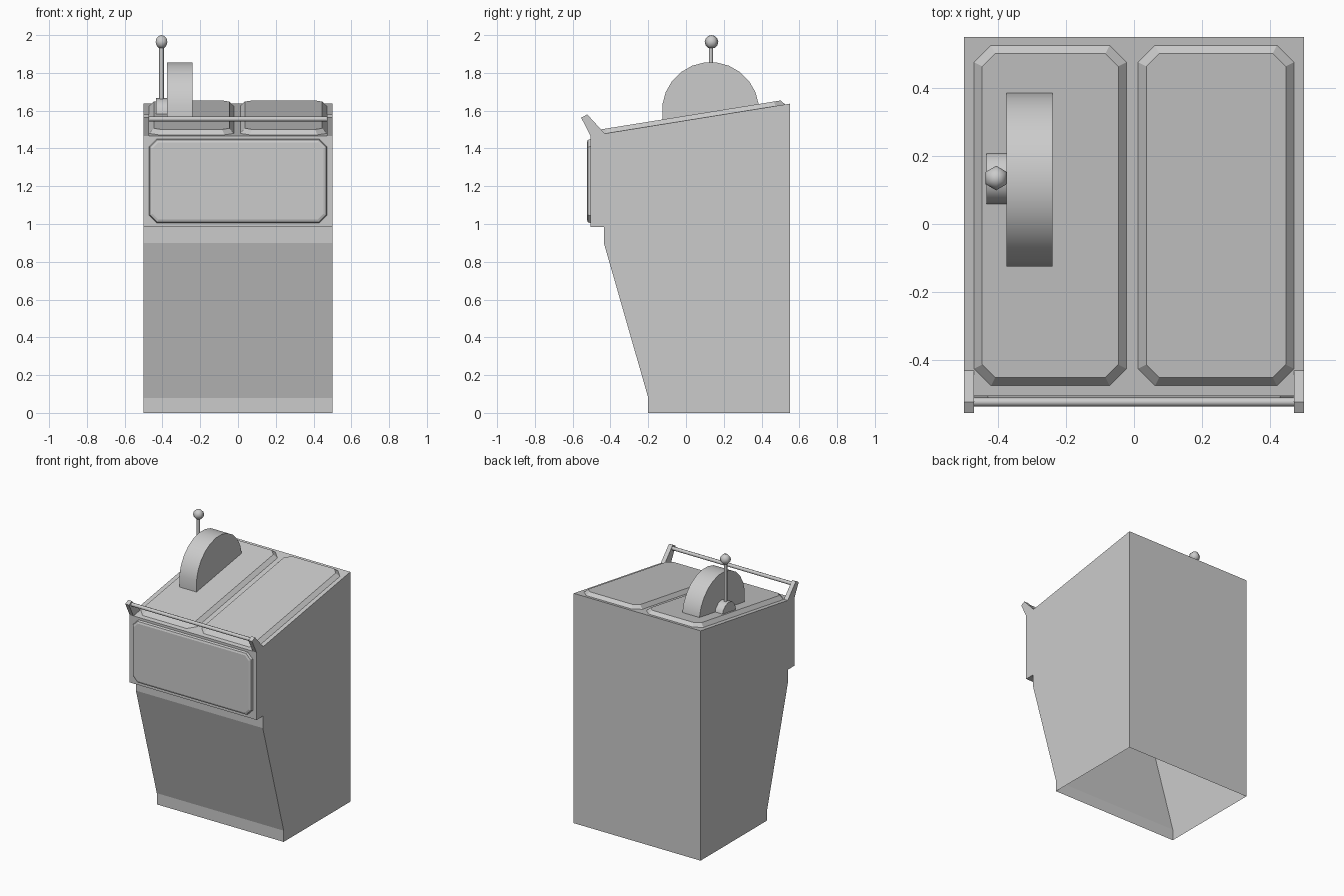
import bpy, bmesh
from math import sin, cos, pi, radians

if "Cube" in bpy.data.objects:
    bpy.data.objects.remove(bpy.data.objects["Cube"])


def finish(name, bm, smooth=None):
    bmesh.ops.recalc_face_normals(bm, faces=bm.faces)
    me = bpy.data.meshes.new(name)
    bm.to_mesh(me)
    bm.free()
    ob = bpy.data.objects.new(name, me)
    bpy.context.collection.objects.link(ob)
    if smooth:
        bpy.ops.object.select_all(action='DESELECT')
        ob.select_set(True)
        bpy.context.view_layer.objects.active = ob
        bpy.ops.object.shade_smooth_by_angle(angle=radians(smooth))
    return ob


def loft(name, loops, smooth=None, open_start=False):
    """Skin a list of equal-length point loops, capping the ends."""
    bm = bmesh.new()
    rings = [[bm.verts.new(p) for p in loop] for loop in loops]
    n = len(rings[0])
    for a, b in zip(rings, rings[1:]):
        for i in range(n):
            bm.faces.new((a[i], a[(i + 1) % n], b[(i + 1) % n], b[i]))
    if not open_start:
        bm.faces.new(rings[0])
    bm.faces.new(rings[-1])
    return finish(name, bm, smooth)


def prism(name, profile, x0, x1, smooth=None):
    """Extrude a (y, z) profile along x."""
    return loft(name, [[(x, y, z) for y, z in profile] for x in (x0, x1)], smooth)


def arc(cy, cz, r, a0, a1, n):
    angles = [radians(a0 + (a1 - a0) * i / n) for i in range(n + 1)]
    return [(cy + r * cos(a), cz + r * sin(a)) for a in angles]


def octagon(u0, u1, v0, v1, c, inset=0):
    """Rectangle with chamfered corners."""
    u0, u1, v0, v1 = u0 + inset, u1 - inset, v0 + inset, v1 - inset
    c -= inset * 0.5
    return [(u0 + c, v0), (u1 - c, v0), (u1, v0 + c), (u1, v1 - c),
            (u1 - c, v1), (u0 + c, v1), (u0, v1 - c), (u0, v0 + c)]


def top_z(y):
    return 1.467 + (y + 0.505) * 0.161


# Cabinet shell, open underneath
profile = [(0.55, 0), (-0.2, 0), (-0.2, 0.08), (-0.435, 0.9), (-0.435, 0.985),
           (-0.505, 0.985), (-0.505, top_z(-0.505)), (0.55, top_z(0.55))]
body = prism("cabinet_body", profile, -0.5, 0.5)
bm = bmesh.new()
bm.from_mesh(body.data)
bottom = [f for f in bm.faces if all(v.co.z < 0.001 for v in f.verts)]
bmesh.ops.delete(bm, geom=bottom, context='FACES_ONLY')
bm.to_mesh(body.data)
bm.free()

# Raised panels on the sloping top
for name, x0, x1 in (("top_panel_left", -0.47, -0.022), ("top_panel_right", 0.012, 0.47)):
    loft(name, [[(x, y, top_z(y) + h) for x, y in octagon(x0, x1, -0.475, 0.525, 0.05, i)]
                for i, h in ((0, 0), (0.024, 0.025))], open_start=True)

# Raised front panel
loft("front_panel", [[(x, y, z) for x, z in octagon(-0.47, 0.47, 1.005, 1.45, 0.04, i)]
                     for i, y in ((0, -0.505), (0.005, -0.52), (0.018, -0.525))],
     open_start=True)

# Handle brackets and bar
for name, x0, x1 in (("handle_bracket_left", -0.5, -0.47), ("handle_bracket_right", 0.47, 0.5)):
    prism(name, [(-0.505, 1.465), (-0.555, 1.563), (-0.523, 1.58), (-0.43, 1.479)], x0, x1)
prism("handle_bar", arc(-0.523, 1.556, 0.013, 0, 315, 7), -0.475, 0.475, 50)

# Half-round dial housing
dial = arc(0.13, 1.6, 0.257, -7.5, 187.5, 13)
prism("dial_housing", dial + [(dial[-1][0], 1.525)], -0.375, -0.24, 30)

# Lever hub, rod and knob
prism("lever_hub", arc(0.135, 1.59, 0.076, 0, 180, 6) + [(0.06, 1.565), (0.211, 1.58)],
      -0.433, -0.373, 35)
loft("lever_rod", [[(-0.405 + 0.012 * cos(i * pi / 3), 0.132 + 0.012 * sin(i * pi / 3), z)
                    for i in range(6)] for z in (1.6, 1.95)], 65)
bm = bmesh.new()
bmesh.ops.create_uvsphere(bm, u_segments=6, v_segments=6, radius=0.036)
bmesh.ops.translate(bm, verts=bm.verts, vec=(-0.405, 0.135, 1.964))
finish("lever_knob", bm, 65)
